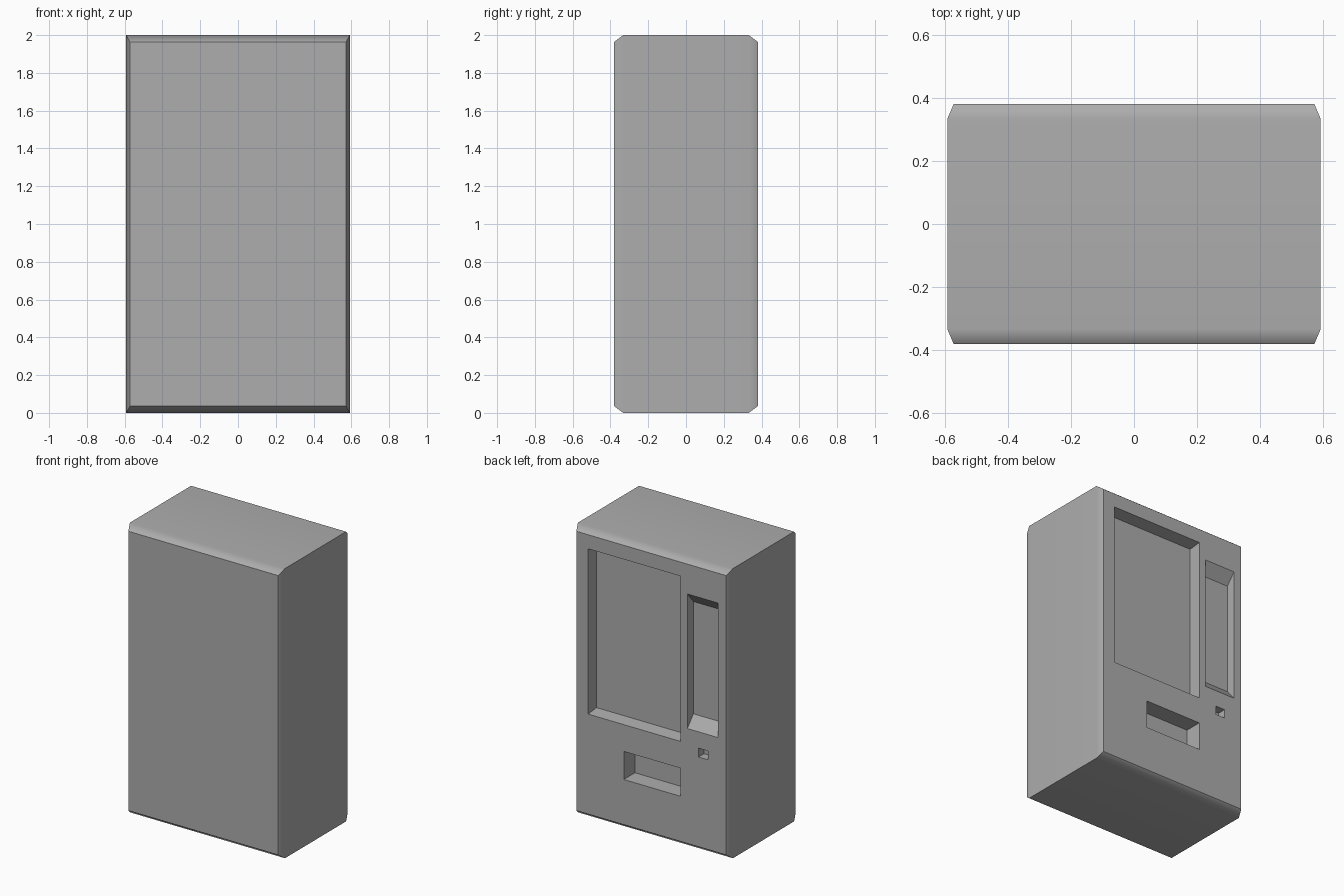
import bpy
import bmesh
import math

default = bpy.data.objects.get("Cube")
if default:
    bpy.data.objects.remove(default, do_unlink=True)

# Single painted metal colour
metal = bpy.data.materials.new("grey_metal")
grey = (0.42, 0.42, 0.42, 1.0)
metal.use_nodes = True
metal.diffuse_color = grey
metal.node_tree.nodes["Principled BSDF"].inputs["Base Color"].default_value = grey


def loft(name, rings):
    """Solid through rectangles (y, x_min, x_max, z_min, z_max), front to back."""
    bm = bmesh.new()
    loops = [[bm.verts.new(p) for p in
              ((x0, y, z0), (x1, y, z0), (x1, y, z1), (x0, y, z1))]
             for y, x0, x1, z0, z1 in rings]
    for a, b in zip(loops, loops[1:]):
        for i in range(4):
            j = (i + 1) % 4
            bm.faces.new((a[i], a[j], b[j], b[i]))
    bm.faces.new(loops[0])
    bm.faces.new(loops[-1])
    bmesh.ops.recalc_face_normals(bm, faces=bm.faces)
    mesh = bpy.data.meshes.new(name)
    bm.to_mesh(mesh)
    bm.free()
    mesh.materials.append(metal)
    obj = bpy.data.objects.new(name, mesh)
    bpy.context.collection.objects.link(obj)
    return obj


# Cabinet, chamfered around its front and back panels
HALF_W, HALF_D, HEIGHT = 0.592, 0.38, 2.0
CUT_X, CUT_Y, CUT_Z = 0.02, 0.047, 0.036
panel = (CUT_X - HALF_W, HALF_W - CUT_X, CUT_Z, HEIGHT - CUT_Z)
shell = (-HALF_W, HALF_W, 0, HEIGHT)
cabinet = loft("cabinet", [(-HALF_D, *panel), (CUT_Y - HALF_D, *shell),
                           (HALF_D - CUT_Y, *shell), (HALF_D, *panel)])

# Recesses in the back panel: x range, z range, depth, slope of top and bottom
recesses = {
    "display_window": (-0.224, 0.481, 0.726, 1.867, 0.091, 0.01),
    "control_panel": (-0.512, -0.277, 0.829, 1.758, 0.065, 0.077),
    "delivery_slot": (-0.224, 0.209, 0.347, 0.541, 0.122, 0),
    "coin_return": (-0.434, -0.362, 0.655, 0.716, 0.06, 0),
}
bpy.context.view_layer.objects.active = cabinet
cabinet.select_set(True)
OVER = 0.02
for name, (x0, x1, z0, z1, depth, slope) in recesses.items():
    opening = (x0, x1, z0, z1)
    cutter = loft(name + "_cutter", [
        (HALF_D - depth, x0, x1, z0 + slope, z1 - slope),
        (HALF_D, *opening), (HALF_D + OVER, *opening)])
    cutter.hide_render = True
    cut = cabinet.modifiers.new(name, "BOOLEAN")
    cut.operation = "DIFFERENCE"
    cut.solver = "EXACT"
    cut.object = cutter
    bpy.ops.object.modifier_apply(modifier=cut.name)
    bpy.data.objects.remove(cutter, do_unlink=True)

# Soft chamfers, crisp panel and recess edges
bpy.ops.object.shade_smooth_by_angle(angle=math.radians(38.5))
weighted = cabinet.modifiers.new("weighted_normals", "WEIGHTED_NORMAL")
weighted.keep_sharp = True
